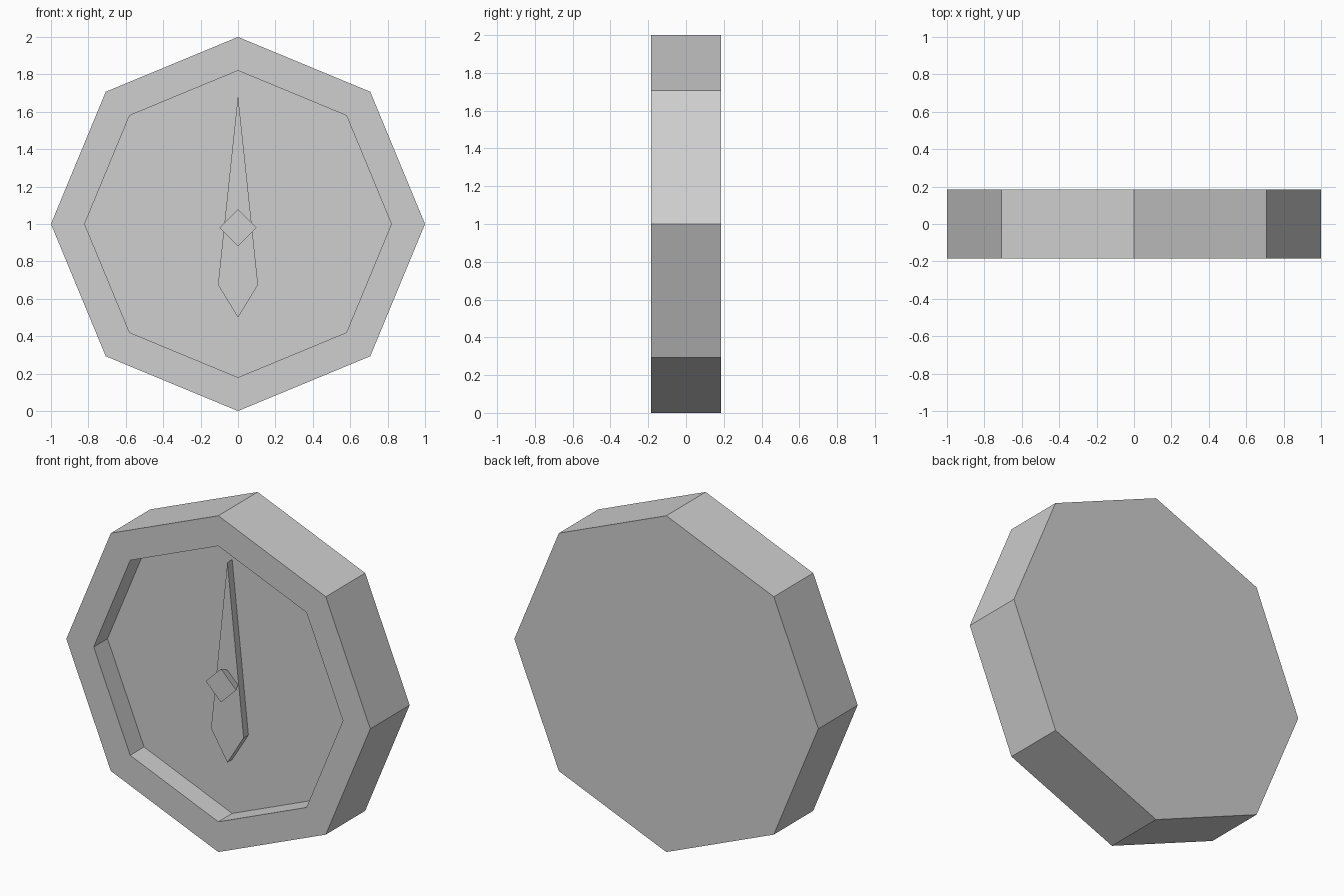
import bpy, bmesh
from math import sin, cos, tau

if "Cube" in bpy.data.objects:
    bpy.data.objects.remove(bpy.data.objects["Cube"])

grey = bpy.data.materials.new("plain grey")
grey.use_nodes = True
GREY = (0.62, 0.62, 0.62, 1)
grey.diffuse_color = GREY
grey.node_tree.nodes["Principled BSDF"].inputs["Base Color"].default_value = GREY

BACK, FRONT = 0.185, -0.185
FLOOR = -0.055
NEEDLE_FRONT = -0.10


def ring(sides, radius, z):
    """Corner points (x, z) of a regular polygon with a corner on top."""
    return [(radius * sin(tau * i / sides), z + radius * cos(tau * i / sides))
            for i in range(sides)]


def loft(name, sections):
    """Join (outline, y) sections in order and cap both ends."""
    bm = bmesh.new()
    loops = [[bm.verts.new((x, y, z)) for x, z in outline] for outline, y in sections]
    n = len(loops[0])
    for a, b in zip(loops, loops[1:]):
        for i in range(n):
            j = (i + 1) % n
            bm.faces.new((a[i], a[j], b[j], b[i]))
    bm.faces.new(loops[0])
    bm.faces.new(loops[-1])
    bmesh.ops.recalc_face_normals(bm, faces=bm.faces)
    mesh = bpy.data.meshes.new(name)
    bm.to_mesh(mesh)
    bm.free()
    mesh.materials.append(grey)
    obj = bpy.data.objects.new(name, mesh)
    bpy.context.collection.objects.link(obj)
    return obj


# Eight-sided case with a raised rim around a recessed dial
outer, inner = ring(8, 1, 1), ring(8, 0.82, 1)
loft("case", [(outer, BACK), (outer, FRONT), (inner, FRONT), (inner, FLOOR)])

# Kite-shaped needle lying on the dial
kite = [(0, 1.69), (0.107, 0.675), (0, 0.5), (-0.107, 0.675)]
loft("needle", [(kite, FLOOR), (kite, NEEDLE_FRONT)])

# Four-sided pin that flares towards the front
loft("pin", [(ring(4, 0.07, 0.98), NEEDLE_FRONT), (ring(4, 0.10, 0.98), -0.16)])
